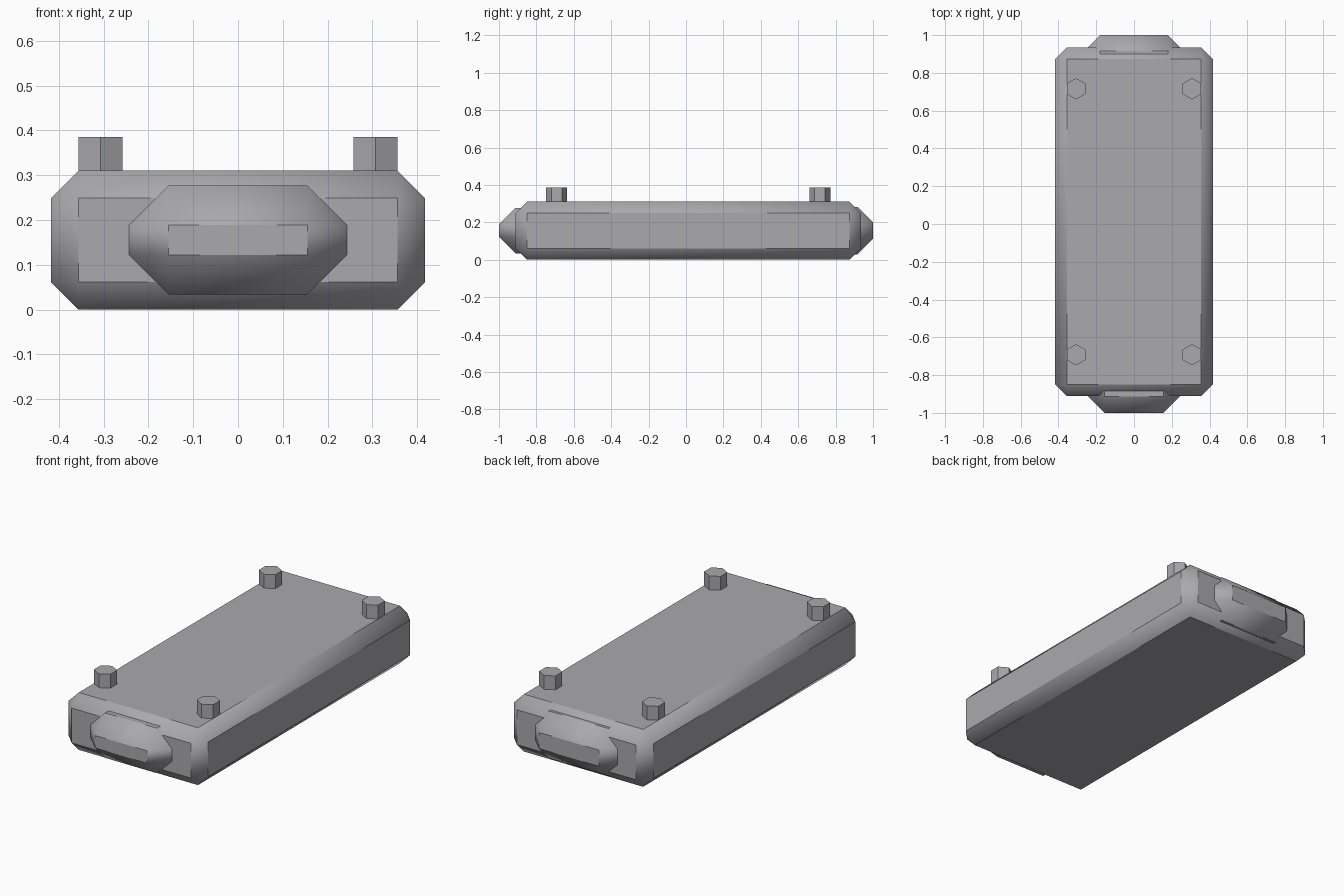
import bpy
import bmesh

if "Cube" in bpy.data.objects:
    bpy.data.objects.remove(bpy.data.objects["Cube"])

grey = bpy.data.materials.new("dark_grey")
grey.diffuse_color = (0.40, 0.40, 0.42, 1)
grey.use_nodes = True
grey.node_tree.nodes["Principled BSDF"].inputs["Base Color"].default_value = grey.diffuse_color


def chamfered_box(name, lo, hi, width):
    """Box between two corners: flat sides, softly shaded chamfers."""
    bm = bmesh.new()
    bmesh.ops.create_cube(bm, size=1)
    for v in bm.verts:
        v.co = [(a + b) / 2 + c * (b - a) for a, b, c in zip(lo, hi, v.co)]
    bmesh.ops.bevel(bm, geom=bm.edges[:], offset=width, segments=1,
                    affect='EDGES', clamp_overlap=True)
    bm.normal_update()
    for f in bm.faces:
        f.smooth = max(abs(c) for c in f.normal) < 0.95
    mesh = bpy.data.meshes.new(name)
    bm.to_mesh(mesh)
    bm.free()
    mesh.materials.append(grey)
    obj = bpy.data.objects.new(name, mesh)
    bpy.context.collection.objects.link(obj)


# Main slab
chamfered_box("body", (-0.417, -0.911, 0), (0.417, 0.935, 0.31), 0.061)

# Protruding end blocks, partly sunk into the slab
chamfered_box("front_end_block", (-0.243, -1.0, 0.034), (0.243, -0.72, 0.277), 0.088)
chamfered_box("back_end_block", (-0.263, 0.72, 0.028), (0.263, 1.0, 0.283), 0.084)

# Four hexagonal pegs on top
for side, sx in (("left", -1), ("right", 1)):
    for end, y in (("front", -0.692), ("back", 0.716)):
        bpy.ops.mesh.primitive_cylinder_add(
            vertices=6, radius=0.0565, depth=0.085,
            location=(sx * 0.307, y, 0.3425))
        peg = bpy.context.object
        peg.name = f"{end}_{side}_peg"
        peg.data.materials.append(grey)
